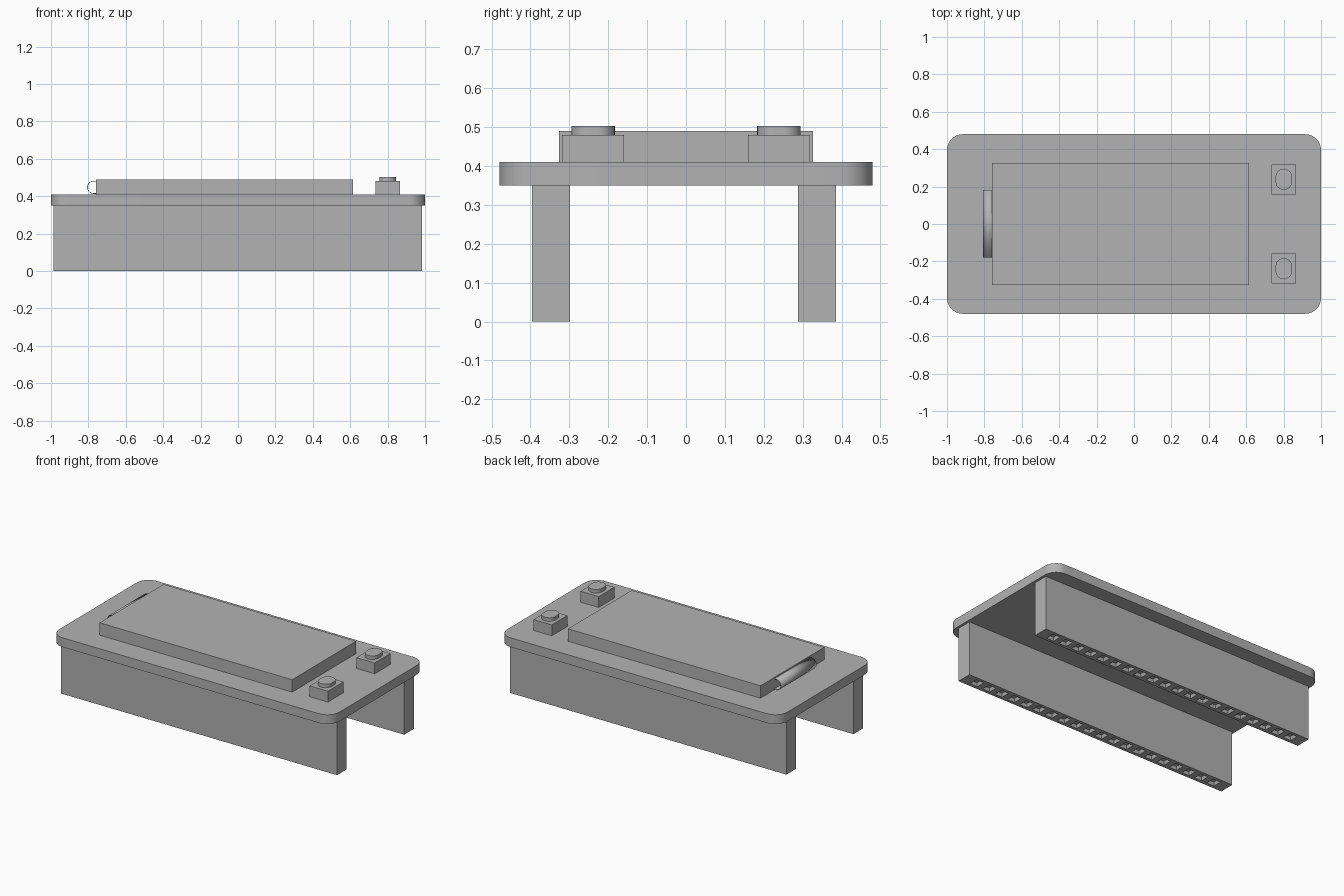
import bpy, bmesh, math

cube = bpy.data.objects.get("Cube")
if cube:
    bpy.data.objects.remove(cube, do_unlink=True)

grey = bpy.data.materials.new("plain grey")
grey.use_nodes = True
colour = (0.448, 0.448, 0.448, 1)
grey.diffuse_color = colour
grey.node_tree.nodes["Principled BSDF"].inputs["Base Color"].default_value = colour


def finish(name, bm, smooth=False):
    bmesh.ops.recalc_face_normals(bm, faces=bm.faces)
    mesh = bpy.data.meshes.new(name)
    bm.to_mesh(mesh)
    bm.free()
    mesh.materials.append(grey)
    obj = bpy.data.objects.new(name, mesh)
    bpy.context.collection.objects.link(obj)
    if smooth:
        bpy.ops.object.select_all(action="DESELECT")
        obj.select_set(True)
        bpy.context.view_layer.objects.active = obj
        bpy.ops.object.shade_smooth_by_angle(angle=math.radians(30))
    return obj


def prism(name, outline, z0, z1, smooth=False):
    bm = bmesh.new()
    face = bm.faces.new([bm.verts.new((x, y, z0)) for x, y in outline])
    top = bmesh.ops.extrude_face_region(bm, geom=[face])["geom"]
    for v in top:
        if isinstance(v, bmesh.types.BMVert):
            v.co.z = z1
    return finish(name, bm, smooth)


def box(name, x0, x1, y0, y1, z0, z1):
    return prism(name, [(x0, y0), (x1, y0), (x1, y1), (x0, y1)], z0, z1)


def rounded_outline(cx, cy, hx, hy, r, steps=12):
    points = []
    for i, (sx, sy) in enumerate([(1, 1), (-1, 1), (-1, -1), (1, -1)]):
        for k in range(steps + 1):
            a = (i + k / steps) * math.pi / 2
            points.append((cx + sx * (hx - r) + r * math.cos(a),
                           cy + sy * (hy - r) + r * math.sin(a)))
    return points


# Circuit board with rounded corners
prism("board", rounded_outline(0, 0, 1, 0.48, 0.085), 0.35, 0.41, True)

# Display panel
box("display", -0.76, 0.615, -0.326, 0.326, 0.41, 0.49)


# Pin socket strips, with a tapered recess under every pin position
def socket_strip(name, y0, y1, pins=20, pitch=0.0935):
    half = pins * pitch / 2
    xs = [-0.987] + [-half + i * pitch for i in range(pins + 1)] + [0.985]
    bm = bmesh.new()
    rows = [[bm.verts.new((x, y, z)) for x in xs]
            for y, z in [(y0, 0), (y1, 0), (y1, 0.35), (y0, 0.35)]]
    bottom = []
    for r in range(4):
        a, b = rows[r], rows[(r + 1) % 4]
        for i in range(len(xs) - 1):
            f = bm.faces.new((a[i], a[i + 1], b[i + 1], b[i]))
            if r == 0 and 0 < i <= pins:
                bottom.append(f)
    for i in (0, -1):
        bm.faces.new([row[i] for row in rows])
    bmesh.ops.recalc_face_normals(bm, faces=bm.faces)
    bmesh.ops.inset_individual(bm, faces=bottom, thickness=0.028)
    bmesh.ops.inset_individual(bm, faces=bottom, thickness=0.01, depth=-0.02)
    return finish(name, bm)


socket_strip("right_socket_strip", -0.396, -0.298)
socket_strip("left_socket_strip", 0.288, 0.386)

# Push buttons: square housing with an oval cap
for side, y in (("right", -0.239), ("left", 0.239)):
    box(side + "_button_housing", 0.735, 0.865, y - 0.08, y + 0.08, 0.41, 0.48)
    prism(side + "_button_cap", rounded_outline(0.801, y, 0.044, 0.056, 0.0435),
          0.475, 0.503, True)

# Flexible ribbon folded over the end of the display
profile = [(-0.755, 0.48)]
for k in range(17):
    a = math.pi / 2 + math.pi * k / 16
    profile.append((-0.772 + 0.033 * math.cos(a), 0.447 + 0.033 * math.sin(a)))
profile.append((-0.755, 0.414))
bm = bmesh.new()
edges = [[bm.verts.new((x, y, z)) for x, z in profile] for y in (-0.18, 0.183)]
for i in range(len(profile) - 1):
    bm.faces.new((edges[0][i], edges[0][i + 1], edges[1][i + 1], edges[1][i]))
ribbon = finish("ribbon", bm, True)
solid = ribbon.modifiers.new("thickness", "SOLIDIFY")
solid.thickness = 0.003
solid.offset = 0
